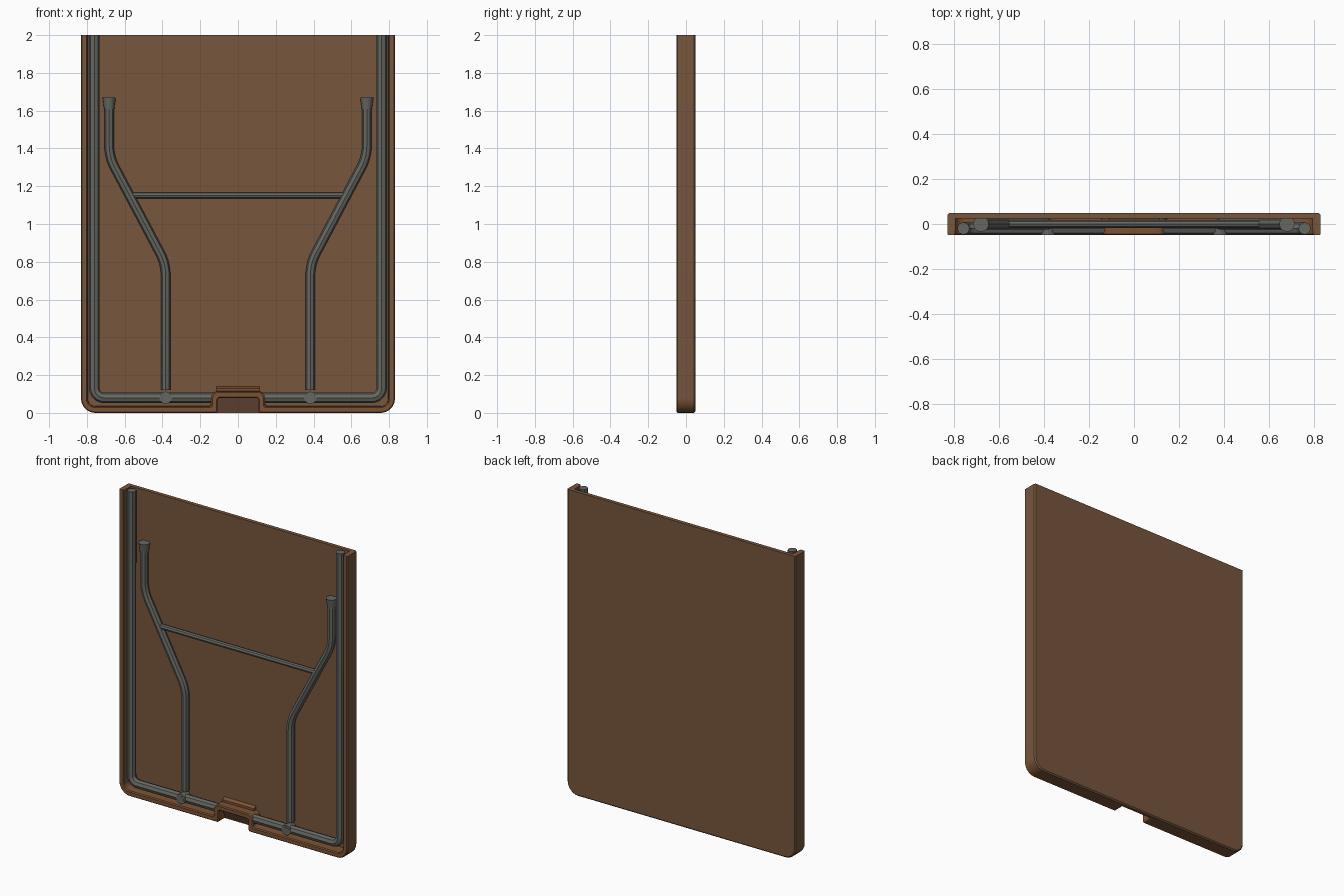
import bpy, bmesh, math
from mathutils import Vector, Matrix

if "Cube" in bpy.data.objects:
    bpy.data.objects.remove(bpy.data.objects["Cube"], do_unlink=True)


def material(name, rgb):
    m = bpy.data.materials.new(name)
    m.use_nodes = True
    m.diffuse_color = (*rgb, 1)
    m.node_tree.nodes["Principled BSDF"].inputs["Base Color"].default_value = (*rgb, 1)
    return m


BROWN = material("brown plastic", (0.185, 0.093, 0.048))
WARM = material("warm brown edging", (0.2, 0.085, 0.035))
GREY = material("grey metal", (0.13, 0.137, 0.122))

HALF_W, TOP, FRONT, INNER = 0.831, 2.0, -0.05, 0.025


def finish(name, bm, *mats, smooth=True):
    bmesh.ops.recalc_face_normals(bm, faces=bm.faces)
    me = bpy.data.meshes.new(name)
    bm.to_mesh(me)
    bm.free()
    ob = bpy.data.objects.new(name, me)
    bpy.context.collection.objects.link(ob)
    for m in mats:
        me.materials.append(m)
    if smooth:
        bpy.ops.object.select_all(action='DESELECT')
        bpy.context.view_layer.objects.active = ob
        ob.select_set(True)
        bpy.ops.object.shade_smooth_by_angle(angle=math.radians(30))
    return ob


def rounded(points, segs=5):
    """Round the corners of an open (x, z, radius) path."""
    out = []
    for i, (x, z, r) in enumerate(points):
        p = Vector((x, z))
        if i in (0, len(points) - 1) or r == 0:
            out.append(p)
            continue
        a = (Vector(points[i - 1][:2]) - p).normalized()
        b = (Vector(points[i + 1][:2]) - p).normalized()
        half = a.angle(b) / 2
        centre = p + (a + b).normalized() * r / math.sin(half)
        s = p + a * r / math.tan(half) - centre
        e = p + b * r / math.tan(half) - centre
        for k in range(segs + 1):
            out.append(centre + s.lerp(e, k / segs).normalized() * r)
    return out


def outline(off, notch):
    """Tray outline moved inward by off, with or without the handle notch."""
    w, r = HALF_W - off, 0.075 - off
    half = [(w, TOP, 0), (w, off, r)]
    if notch:
        n = 0.108 + off
        half += [(n, off, 0.012), (n, 0.08 + off, 0.015 + off * 0.6)]
    return rounded(half + [(-x, z, q) for x, z, q in reversed(half)])


def loft(bm, rings, closed_section, cap):
    """Bridge outlines given as (inset, y, notch); cap or close the section."""
    loops = [[bm.verts.new((p.x, y, p.y)) for p in outline(o, n)] for o, y, n in rings]
    pairs = list(zip(loops, loops[1:]))
    if closed_section:
        pairs.append((loops[-1], loops[0]))
    for a, b in pairs:
        for i in range(len(a) - 1 + cap):
            j = (i + 1) % len(a)
            bm.faces.new((a[i], a[j], b[j], b[i]))
    if cap:
        bm.faces.new(loops[0])
        bm.faces.new(loops[-1])
    else:
        for end in (0, -1):
            bm.faces.new([l[end] for l in loops])


# Table panel with a chamfered rear edge
bm = bmesh.new()
loft(bm, [(0, INNER, False), (0, 0.042, False), (0.008, 0.05, False)], False, True)
finish("table_panel", bm, BROWN)

# Rim wall, stepping around the handle notch
bm = bmesh.new()
loft(bm, [(0, FRONT + 0.005, True), (0.005, FRONT, True), (0.028, FRONT, True),
          (0.034, FRONT + 0.006, True), (0.036, INNER, True), (0, INNER, True)], True, False)
for f in bm.faces:
    f.material_index = int(f.calc_center_median().z < 0.15)
finish("rim_wall", bm, BROWN, WARM)


def prism(name, section, half_x, mat):
    """Extrude a (y, z) section across x."""
    bm = bmesh.new()
    a, b = [[bm.verts.new((s * half_x, y, z)) for y, z in section] for s in (-1, 1)]
    bm.faces.new(a)
    bm.faces.new(b)
    for i in range(len(a)):
        j = (i + 1) % len(a)
        bm.faces.new((a[i], a[j], b[j], b[i]))
    return finish(name, bm, mat, smooth=False)


# Handle recess: sloped grip inside and a sloped foot behind the arch
prism("handle_grip", [(INNER, 0.004), (INNER, 0.085), (-0.015, 0.085)], 0.109, BROWN)
prism("handle_foot", [(INNER, 0.1), (INNER, 0.14), (0.002, 0.13), (0.002, 0.1)], 0.115, WARM)


def tube(name, path, y, radius, res=2):
    """Sweep a round bar along an (x, z) path."""
    cu = bpy.data.curves.new(name, 'CURVE')
    cu.dimensions = '3D'
    cu.bevel_depth, cu.bevel_resolution, cu.use_fill_caps = radius, res, True
    sp = cu.splines.new('POLY')
    sp.points.add(len(path) - 1)
    for pt, p in zip(sp.points, path):
        pt.co = (p.x, y, p.y, 1)
    ob = bpy.data.objects.new(name, cu)
    bpy.context.collection.objects.link(ob)
    cu.materials.append(GREY)
    bpy.ops.object.select_all(action='DESELECT')
    bpy.context.view_layer.objects.active = ob
    ob.select_set(True)
    bpy.ops.object.convert(target='MESH')
    bpy.ops.object.shade_smooth_by_angle(angle=math.radians(30))


def cylinder(name, r1, r2, depth, loc, rot=Matrix(), sides=12):
    bm = bmesh.new()
    bmesh.ops.create_cone(bm, cap_ends=True, segments=sides, radius1=r1, radius2=r2,
                          depth=depth, matrix=Matrix.Translation(loc) @ rot)
    return finish(name, bm, GREY)


# Frame rails, legs, feet and pivots on both sides
ALONG_Y = Matrix.Rotation(math.pi / 2, 4, 'X')
for side, s in (("left", 1), ("right", -1)):
    tube(side + "_frame_rail",
         rounded([(s * 0.76, TOP, 0), (s * 0.76, 0.08, 0.05), (s * 0.13, 0.08, 0)]), -0.02, 0.028)
    tube(side + "_leg",
         rounded([(s * 0.383, 0.12, 0), (s * 0.383, 0.79, 0.25),
                  (s * 0.682, 1.355, 0.25), (s * 0.682, 1.64, 0)]), 0, 0.025)
    cylinder(side + "_foot_cap", 0.027, 0.035, 0.06, (s * 0.682, 0, 1.64))
    cylinder(side + "_pivot_ring", 0.033, 0.033, 0.06, (s * 0.383, -0.018, 0.08), ALONG_Y)
    cylinder(side + "_pivot_pin", 0.02, 0.02, 0.06, (s * 0.383, -0.0195, 0.08), ALONG_Y)

# Cross bar joining the legs
tube("cross_bar", [Vector((-0.58, 1.151)), Vector((0.58, 1.151))], 0, 0.017)
